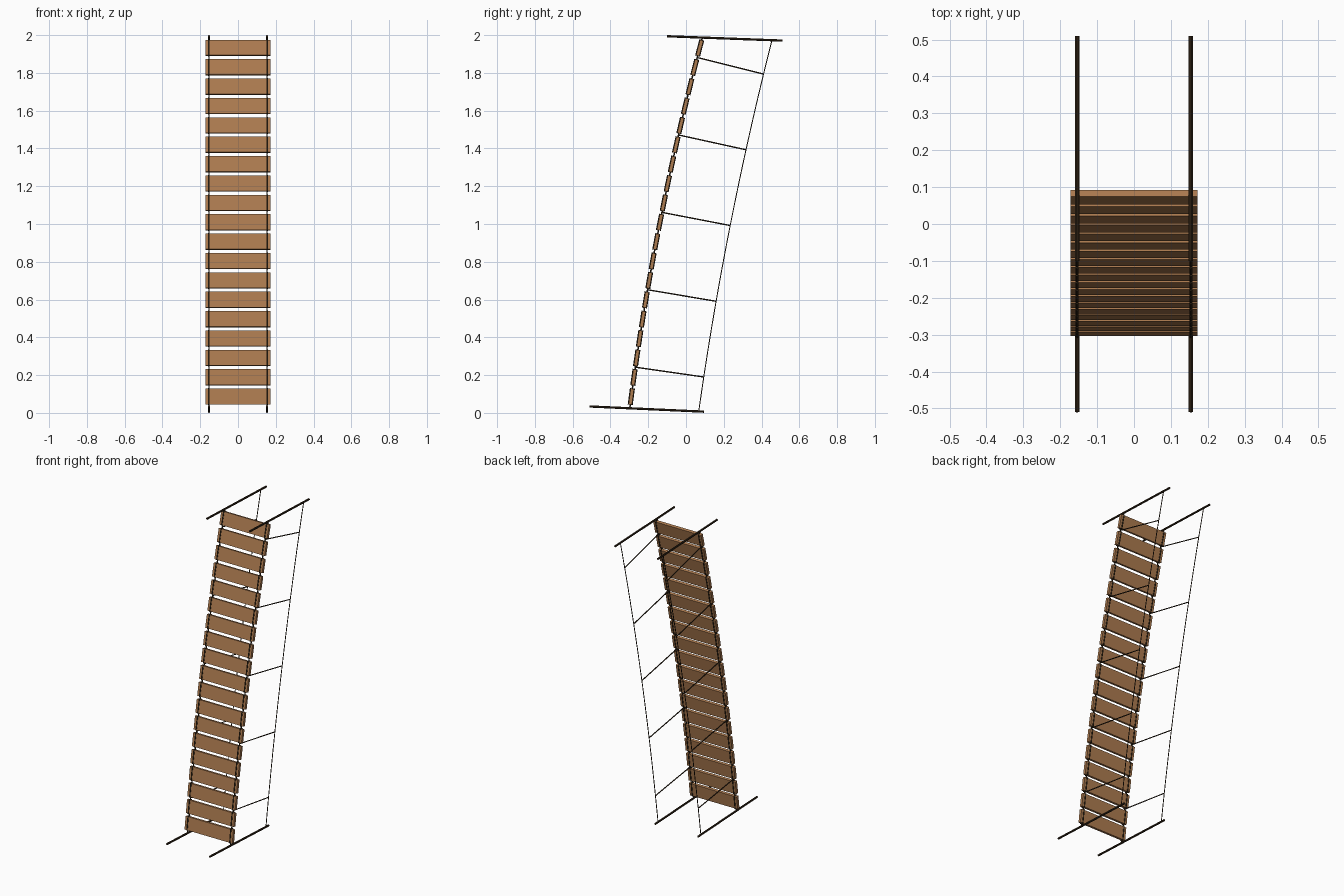
import bpy, bmesh, math
from mathutils import Vector, Matrix

if "Cube" in bpy.data.objects:
    bpy.data.objects.remove(bpy.data.objects["Cube"])


def material(name, rgb):
    m = bpy.data.materials.new(name)
    m.diffuse_color = (*rgb, 1)
    m.use_nodes = True
    m.node_tree.nodes["Principled BSDF"].inputs["Base Color"].default_value = m.diffuse_color
    return m


WOOD = material("plank_wood", (0.42, 0.2, 0.08))
DARK = material("dark_rope", (0.03, 0.018, 0.008))
POST = material("post_wood", (0.035, 0.02, 0.009))
SIDE_X = 0.154


def finish(name, bm, mat):
    mesh = bpy.data.meshes.new(name)
    bmesh.ops.recalc_face_normals(bm, faces=bm.faces[:])
    bm.to_mesh(mesh)
    bm.free()
    ob = bpy.data.objects.new(name, mesh)
    mesh.materials.append(mat)
    bpy.context.collection.objects.link(ob)
    return ob


def tube(name, pts, radius, sides, mat, closed=False):
    """Sweep a round section along (y, z) points lying in a plane of constant x."""
    bm = bmesh.new()
    n = len(pts)
    rings = []
    for i, (x, y, z) in enumerate(pts):
        a = pts[(i - 1) % n] if closed or i else pts[0]
        b = pts[(i + 1) % n] if closed or i < n - 1 else pts[-1]
        d = (Vector(b) - Vector(a)).normalized()
        side = Vector((1, 0, 0))
        up = d.cross(side)
        rings.append([bm.verts.new(Vector((x, y, z)) + radius * (
            math.cos(t) * side + math.sin(t) * up))
            for t in (2 * math.pi * (k + 0.5) / sides for k in range(sides))])
    for i in range(n if closed else n - 1):
        r, s = rings[i], rings[(i + 1) % n]
        for k in range(sides):
            bm.faces.new((r[k], r[(k + 1) % sides], s[(k + 1) % sides], s[k]))
    if not closed:
        bm.faces.new(rings[0])
        bm.faces.new(rings[-1])
    return finish(name, bm, mat)


# Sagging deck line and handrail line, as y in terms of z
def deck_y(z):
    t = (z - 0.03) / 1.95
    return -0.297 + 0.382 * t - 0.13 * t * (1 - t)


def rail_y(z):
    t = (z - 0.012) / 1.961
    return 0.068 + 0.387 * t - 0.11 * t * (1 - t)


def line(x, f, z0, z1, n=18):
    return [(x, f(z), z) for z in (z0 + (z1 - z0) * i / n for i in range(n + 1))]


# Planks with a rope loop round each end
COUNT = 19
for i in range(COUNT):
    z = 0.086 + i * (1.932 - 0.086) / (COUNT - 1)
    y = deck_y(z)
    slope = math.atan2(deck_y(z + 0.04) - deck_y(z - 0.04), 0.08)
    place = Matrix.Translation((0, y, z)) @ Matrix.Rotation(-slope, 4, 'X')
    bm = bmesh.new()
    bmesh.ops.create_cube(bm, size=1)
    bmesh.ops.scale(bm, vec=(0.344, 0.018, 0.084), verts=bm.verts)
    bmesh.ops.transform(bm, matrix=place, verts=bm.verts)
    finish(f"plank_{i + 1}", bm, WOOD)
    for s, tag in ((-1, "left"), (1, "right")):
        loop = [place @ Vector((s * SIDE_X, a, b)) for a, b in
                ((-0.009, -0.043), (0.009, -0.043), (0.009, 0.043), (-0.009, 0.043))]
        tube(f"plank_loop_{tag}_{i + 1}", [tuple(p) for p in loop], 0.0045, 6, DARK, True)

for s, tag in ((-1, "left"), (1, "right")):
    x = s * SIDE_X
    # Anchor posts at both ends
    tube(f"top_post_{tag}", [(x, -0.1, 1.994), (x, 0.51, 1.971)], 0.0065, 8, POST)
    tube(f"bottom_post_{tag}", [(x, -0.51, 0.034), (x, 0.095, 0.0065)], 0.0065, 8, POST)
    # Deck rope and hand rope
    tube(f"deck_rope_{tag}", line(x, deck_y, 0.026, 1.986), 0.004, 6, DARK)
    tube(f"hand_rope_{tag}", line(x, rail_y, 0.008, 1.973), 0.0025, 6, DARK)
    # Ropes tying the handrail to the deck
    for i in range(5):
        z0, z1 = 0.242 + 0.4098 * i, 0.19 + 0.401 * i
        tube(f"hanger_{tag}_{i + 1}", [(x, deck_y(z0), z0), (x, rail_y(z1), z1)],
             0.0035, 6, DARK)
